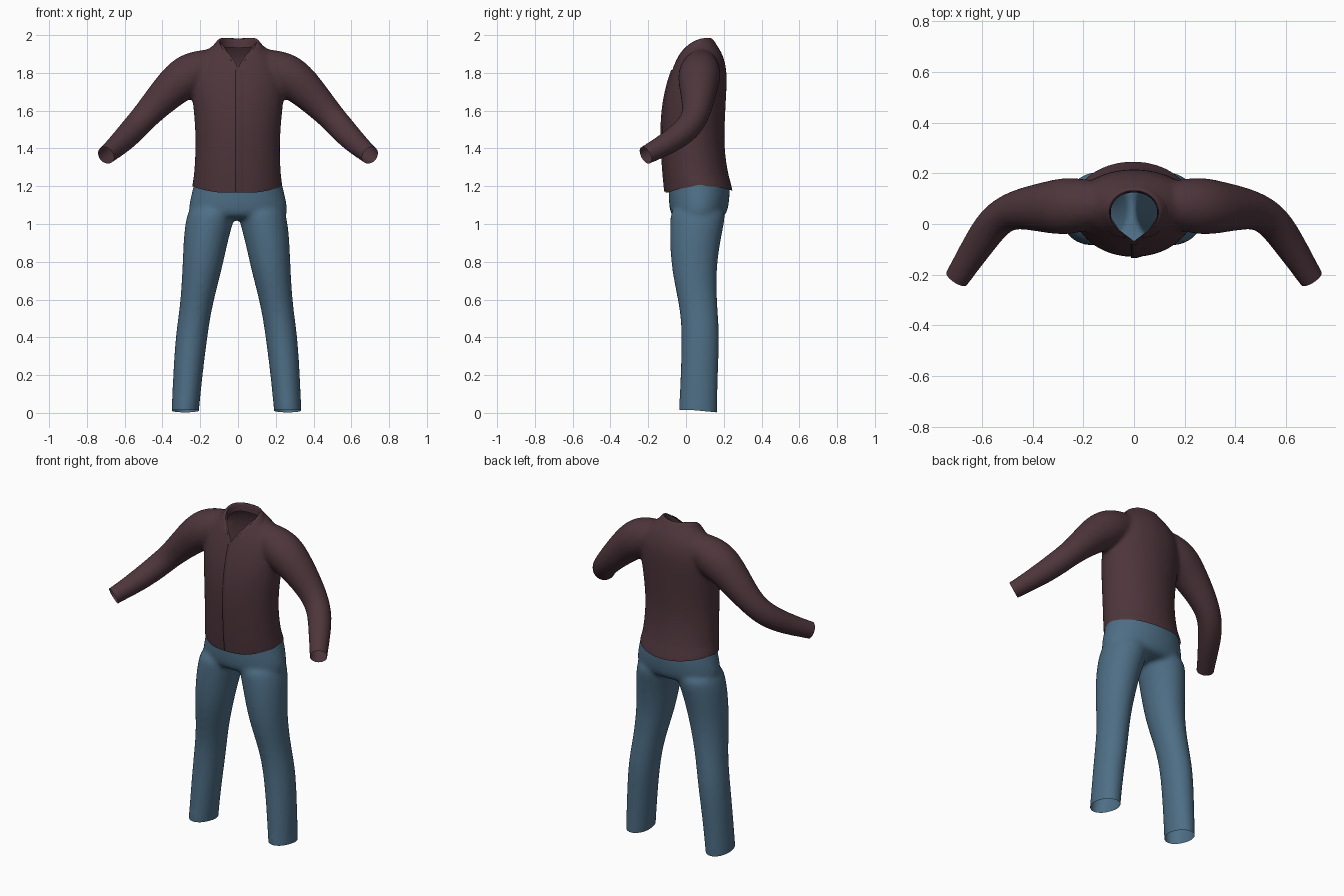
import bpy, bmesh, math
from mathutils import Vector
from mathutils.bvhtree import BVHTree

cube = bpy.data.objects.get("Cube")
if cube:
    bpy.data.objects.remove(cube, do_unlink=True)


def material(name, rgb):
    m = bpy.data.materials.new(name)
    m.use_nodes = True
    m.diffuse_color = (*rgb, 1)
    m.node_tree.nodes["Principled BSDF"].inputs["Base Color"].default_value = (*rgb, 1)
    return m


MAROON = material("dark maroon cloth", (0.075, 0.036, 0.045))
DENIM = material("blue denim", (0.075, 0.155, 0.235))


def add_object(name, bm, mat):
    mesh = bpy.data.meshes.new(name)
    bm.to_mesh(mesh)
    bm.free()
    mesh.materials.append(mat)
    for p in mesh.polygons:
        p.use_smooth = True
    ob = bpy.data.objects.new(name, mesh)
    bpy.context.collection.objects.link(ob)
    return ob


def loft(bm, rings, sides=20):
    """Closed tube through rings of (centre, axis_u, axis_v)."""
    loops = []
    for c, u, v in rings:
        angles = [2 * math.pi * i / sides for i in range(sides)]
        loops.append([bm.verts.new(c + u * math.cos(a) + v * math.sin(a)) for a in angles])
    for a, b in zip(loops, loops[1:]):
        for i in range(sides):
            j = (i + 1) % sides
            bm.faces.new((a[i], a[j], b[j], b[i]))
    bm.faces.new(loops[0][::-1])
    bm.faces.new(loops[-1])


def level_rings(rows):
    """Horizontal rings from (z, x, half width, front y, back y)."""
    return [(Vector((x, (f + b) / 2, z)), Vector((w, 0, 0)), Vector((0, (b - f) / 2, 0)))
            for z, x, w, f, b in rows]


def limb_rings(path, side):
    """Round rings square to a path of (x, y, z, radius)."""
    pts = [Vector((x * side, y, z)) for x, y, z, r in path]
    rings = []
    for i, p in enumerate(pts):
        t = (pts[min(i + 1, len(pts) - 1)] - pts[max(i - 1, 0)]).normalized()
        u = t.cross(Vector((0, 0, 1))).normalized()
        rings.append((p, u * path[i][3], u.cross(t) * path[i][3]))
    return rings


def fuse(name, bm, mat):
    """Merge overlapping tubes into one smooth skin, returned as a bmesh."""
    bmesh.ops.recalc_face_normals(bm, faces=bm.faces)
    ob = add_object(name, bm, mat)
    ob.modifiers.new("round", 'SUBSURF').levels = 2
    remesh = ob.modifiers.new("merge", 'REMESH')
    remesh.mode = 'VOXEL'
    remesh.voxel_size = 0.0115
    smooth = ob.modifiers.new("soften", 'SMOOTH')
    smooth.factor = 0.5
    smooth.iterations = 10
    skin = bmesh.new()
    skin.from_object(ob, bpy.context.evaluated_depsgraph_get())
    bpy.data.objects.remove(ob, do_unlink=True)
    return skin


def cut(bm, co, no, faces=None, clear=True):
    faces = faces or bm.faces[:]
    edges = {e for f in faces for e in f.edges}
    verts = {v for f in faces for v in f.verts}
    bmesh.ops.bisect_plane(bm, geom=list(verts) + list(edges) + list(faces),
                           plane_co=co, plane_no=no, clear_outer=clear)


# Trousers: two legs and a seat, open at the waist and ankles
LEG = [(-0.06, .274, .074, -.04, .166), (0, .272, .073, -.04, .166), (.2, .258, .079, -.03, .17),
       (.42, .237, .086, -.022, .18), (.57, .213, .086, -.036, .166), (.75, .183, .105, -.078, .16),
       (.92, .162, .12, -.088, .185), (1.03, .14, .13, -.085, .21), (1.1, .12, .125, -.08, .21)]
SEAT = [(1.02, 0, .25, -.06, .19), (1.06, 0, .268, -.088, .222), (1.13, 0, .258, -.094, .232),
        (1.2, 0, .238, -.094, .236), (1.28, 0, .225, -.094, .22)]
bm = bmesh.new()
for s in (1, -1):
    loft(bm, level_rings([(z, x * s - 0.008, w, f, b) for z, x, w, f, b in LEG]))
loft(bm, level_rings(SEAT))
bm = fuse("trousers", bm, DENIM)
cut(bm, (0, 0, 1.22), (0, 0, 1))
cut(bm, (0, 0, 0.005), (0, 0, -1))
for v in bm.verts:  # ankle hems dip at the back
    if v.co.z < 0.1:
        v.co.z += (0.012 - 0.1 * max(v.co.y - .02, 0)) * (0.1 - v.co.z) / 0.1
add_object("trousers", bm, DENIM)

# Shirt: body and two bent sleeves
BODY = [(1.1, -.004, .245, -.108, .258), (1.17, -.004, .244, -.112, .252), (1.25, -.003, .234, -.122, .228),
        (1.4, -.002, .225, -.132, .203), (1.55, 0, .232, -.134, .208), (1.68, 0, .248, -.117, .215),
        (1.78, 0, .25, -.09, .22), (1.86, 0, .23, -.058, .21), (1.92, 0, .17, -.03, .185),
        (1.96, 0, .115, 0, .155), (1.99, 0, .08, .03, .14)]
SLEEVE = [(.08, .085, 1.86, .075), (.19, .077, 1.825, .105), (.27, .07, 1.785, .118), (.35, .065, 1.722, .103),
          (.475, .06, 1.59, .077), (.55, .015, 1.505, .073), (.62, -.09, 1.43, .064),
          (.695, -.207, 1.367, .05), (.74, -.28, 1.33, .05)]
bm = bmesh.new()
loft(bm, level_rings(BODY))
for s in (1, -1):
    loft(bm, limb_rings(SLEEVE, s), 16)
bm = fuse("shirt", bm, MAROON)
for s in (1, -1):  # open cuffs
    cut(bm, (.7 * s, -.213, 1.363), (.075 * s, -.115, -.06))
cut(bm, (0, 0, 1.168), (0, 0, -1))
for v in bm.verts:  # hem rises at the sides
    if v.co.z < 1.26:
        v.co.z += 0.032 * max(0, 1 - ((v.co.y - .09) / .18) ** 2) * (1.26 - v.co.z) / .09

# Pointed neck opening
skin = BVHTree.FromBMesh(bm)
half = [(0, -.068), (.06, -.022), (.094, .03), (.094, .08), (.06, .12)]
outline = half + [(0, .132)] + [(-x, y) for x, y in half[:0:-1]]
sides = []
for (ax, ay), (bx, by) in zip(outline, outline[1:] + outline[:1]):
    sides.append((Vector((ax, ay, 0)), Vector((by - ay, ax - bx, 0)).normalized()))
for co, no in sides:
    cut(bm, co, no, [f for f in bm.faces if f.calc_center_median().z > 1.77], False)
hole = []
for f in bm.faces:
    c = f.calc_center_median()
    if c.z > 1.77 and all((Vector((c.x, c.y, 0)) - co).dot(no) < 0 for co, no in sides):
        hole.append(f)
bmesh.ops.delete(bm, geom=hole, context='FACES')
add_object("shirt", bm, MAROON)

# Collar: stand, folded rim and a fall that rests on the shoulders
RIM = [(0, .132, 1.985), (.06, .12, 1.992), (.1, .07, 1.99), (.092, .01, 1.957),
       (.062, -.025, 1.905), (.022, -.055, 1.86)]
FALL = [(0, .165), (.08, .15), (.14, .08), (.135, .015), (.108, -.025), (.078, -.05)]


def resting(x, y):
    hit = skin.ray_cast(Vector((x, y, 2.5)), Vector((0, 0, -1)))[0]
    return Vector((x, y, hit.z + .01))


rows = []
for (x, y, z), (fx, fy) in zip(RIM, FALL):
    rim, fall = Vector((x, y, z)), resting(fx, fy)
    stand = Vector((x * .97, y * .97, z - .055))
    fold = rim.lerp(fall, .4) + Vector((0, 0, .008))
    rows.append([stand, rim, fold, fall])
mirrored = [[Vector((-p.x, p.y, p.z)) for p in r] for r in rows[:0:-1]]
bm = bmesh.new()
grid = [[bm.verts.new(p) for p in r] for r in mirrored + rows]
for a, b in zip(grid, grid[1:]):
    for i in range(3):
        bm.faces.new((a[i], a[i + 1], b[i + 1], b[i]))
bmesh.ops.recalc_face_normals(bm, faces=bm.faces)
collar = add_object("collar", bm, MAROON)
collar.modifiers.new("round", 'SUBSURF').levels = 2
collar.modifiers["round"].render_levels = 2

# Button placket down the front
bm = bmesh.new()
grid = []
for i in range(41):
    z = 1.172 + (1.815 - 1.172) * i / 40
    row = []
    for x, lift in ((-.012, 0), (-.012, .006), (.008, .006), (.028, .001)):
        hit = skin.ray_cast(Vector((x, -1, z)), Vector((0, 1, 0)))[0]
        row.append(bm.verts.new((x, (hit.y if hit else -.11) - lift, z)))
    grid.append(row)
for a, b in zip(grid, grid[1:]):
    for i in range(3):
        bm.faces.new((a[i], a[i + 1], b[i + 1], b[i]))
add_object("placket", bm, MAROON)
bpy.context.view_layer.update()
